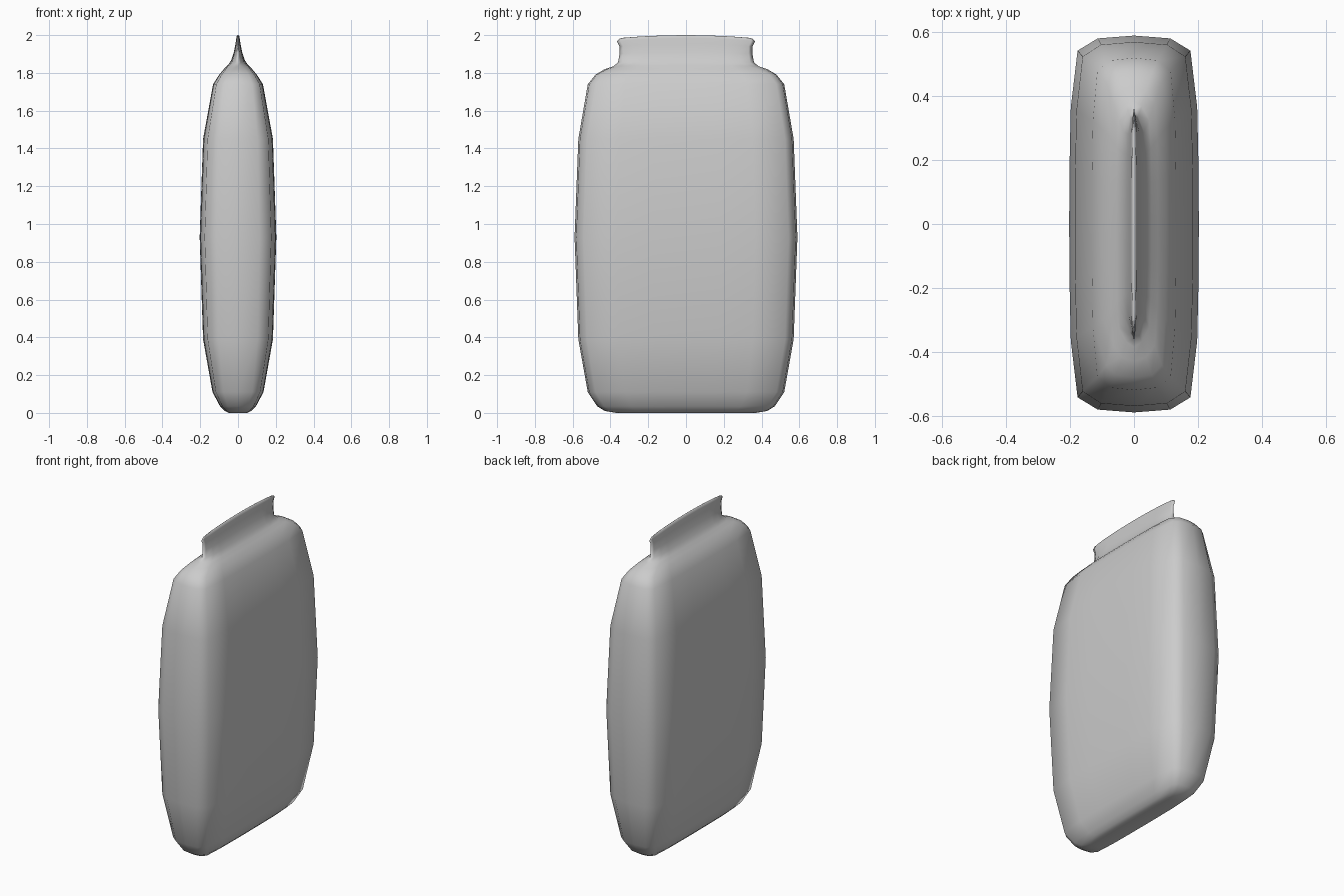
import bpy
import bmesh

old = bpy.data.objects.get("Cube")
if old:
    bpy.data.objects.remove(old, do_unlink=True)

# One plain grey material
grey = bpy.data.materials.new("plain grey")
grey.use_nodes = True
colour = (0.6, 0.6, 0.6, 1)
grey.diffuse_color = colour
grey.node_tree.nodes["Principled BSDF"].inputs["Base Color"].default_value = colour

# Quarter cross-sections in unit size: plump body and pinched top seam
BODY = [(1, 0), (.995, .3), (.975, .62), (.87, .92), (.56, .985), (0, 1)]
SEAM = [(1, 0), (1, .35), (.95, .62), (.85, .8), (.35, .94), (0, 1)]

# Levels: height, half width, half depth, share of seam shape, end droop
LEVELS = [
    (0, .05, .37, 0, 0), (.01, .07, .43, 0, 0), (.035, .095, .47, 0, 0),
    (.11, .135, .52, 0, 0), (.39, .185, .57, 0, 0), (.93, .203, .59, 0, 0),
    (1.45, .185, .57, 0, 0), (1.74, .132, .52, 0, 0), (1.79, .1, .48, 0, 0),
    (1.82, .075, .43, .3, 0), (1.84, .055, .385, .6, .005),
    (1.865, .037, .36, 1, .01), (1.91, .022, .352, 1, .01),
    (1.955, .013, .352, 1, .015), (1.985, .009, .366, 1, .017),
    (1.997, .006, .35, 1, .015), (2, .002, .33, 1, .014),
]


def full_ring(quarter):
    """Mirror a quarter outline into a closed counter-clockwise ring."""
    half = quarter + [(-x, y) for x, y in quarter[-2::-1]]
    return half + [(x, -y) for x, y in half[-2:0:-1]]


def section(z, hx, hy, blend, droop):
    pts = []
    for (bx, by), (sx, sy) in zip(full_ring(BODY), full_ring(SEAM)):
        x = bx + (sx - bx) * blend
        y = by + (sy - by) * blend
        pts.append((x * hx, y * hy, z - droop * y * y))
    return pts


# Sack: loft the levels and close both ends
bm = bmesh.new()
rings = [[bm.verts.new(p) for p in section(*lv)] for lv in LEVELS]
n = len(rings[0])
for a, b in zip(rings, rings[1:]):
    for i in range(n):
        j = (i + 1) % n
        bm.faces.new((a[i], a[j], b[j], b[i]))


def cap(ring):
    """Close a ring with strips running across its width."""
    half = n // 2
    for i in range(half):
        quad = [ring[i], ring[i + 1], ring[(half - i - 1) % n], ring[(half - i) % n]]
        if i < half // 2:
            quad = list(dict.fromkeys(quad))
            bm.faces.new(quad)
            mirror = [ring[-i % n], ring[-(i + 1) % n],
                      ring[(half + i + 1) % n], ring[(half + i) % n]]
            bm.faces.new(list(dict.fromkeys(mirror)))


cap(rings[0])
cap(rings[-1])
bmesh.ops.recalc_face_normals(bm, faces=bm.faces)
mesh = bpy.data.meshes.new("sack")
bm.to_mesh(mesh)
bm.free()
mesh.materials.append(grey)
sack = bpy.data.objects.new("sack", mesh)
bpy.context.collection.objects.link(sack)
for p in mesh.polygons:
    p.use_smooth = True
